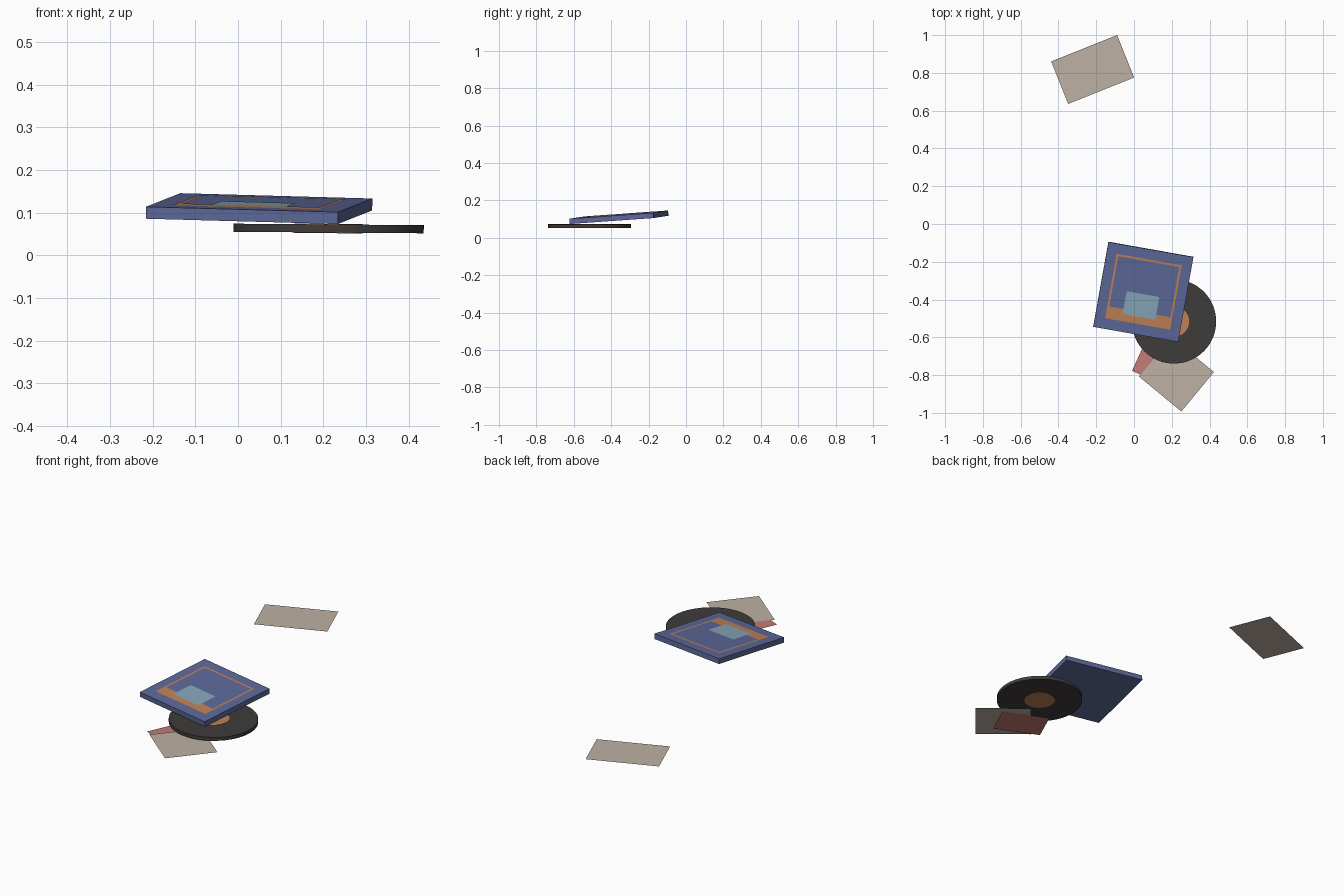
import bpy, bmesh, math
from mathutils import Matrix, Vector

if "Cube" in bpy.data.objects:
    bpy.data.objects.remove(bpy.data.objects["Cube"])


def material(name, rgb):
    m = bpy.data.materials.new(name)
    m.diffuse_color = (*rgb, 1)
    m.use_nodes = True
    m.node_tree.nodes["Principled BSDF"].inputs["Base Color"].default_value = m.diffuse_color
    return m


BLUE = material("blue_card", (0.11, 0.14, 0.32))
ORANGE = material("orange_print", (0.52, 0.22, 0.09))
PALE = material("pale_blue_print", (0.24, 0.38, 0.48))
DARK = material("dark_disc", (0.05, 0.045, 0.042))
BEIGE = material("beige_paper", (0.52, 0.44, 0.37))
RED = material("red_paper", (0.55, 0.2, 0.18))


def add(name, bm, mat, matrix):
    mesh = bpy.data.meshes.new(name)
    bm.to_mesh(mesh)
    bm.free()
    mesh.materials.append(mat)
    ob = bpy.data.objects.new(name, mesh)
    ob.matrix_world = matrix
    bpy.context.collection.objects.link(ob)
    return ob


def rects(name, boxes, z, mat, matrix):
    """Flat rectangles (x0, y0, x1, y1) at local height z."""
    bm = bmesh.new()
    for x0, y0, x1, y1 in boxes:
        bm.faces.new([bm.verts.new((x, y, z)) for x, y in
                      ((x0, y0), (x1, y0), (x1, y1), (x0, y1))])
    return add(name, bm, mat, matrix)


def paper(name, centre, w, d, angle, mat):
    m = Matrix.Translation(centre) @ Matrix.Rotation(math.radians(angle), 4, 'Z')
    return rects(name, [(-w / 2, -d / 2, w / 2, d / 2)], 0, mat, m)


def cylinder(name, radius, depth, sides, mat, matrix):
    bm = bmesh.new()
    bmesh.ops.create_cone(bm, cap_ends=True, segments=sides, radius1=radius,
                          radius2=radius, depth=depth)
    ob = add(name, bm, mat, matrix)
    bpy.context.view_layer.objects.active = ob
    ob.select_set(True)
    bpy.ops.object.shade_smooth_by_angle()
    ob.select_set(False)
    return ob


# Loose papers
paper("back_paper", (-0.219, 0.818, 0), 0.376, 0.242, 21.8, BEIGE)
paper("front_paper", (0.225, -0.796, 0.045), 0.29, 0.271, -39.5, BEIGE)
paper("red_paper", (0.144, -0.746, 0.04), 0.255, 0.185, -24.5, RED)

# Disc with its centre label showing on both sides
disc_frame = Matrix.Translation((0.212, -0.516, 0.063)) @ Matrix.Rotation(0.008, 4, 'Y')
cylinder("disc", 0.223, 0.019, 64, DARK, disc_frame)
cylinder("disc_label", 0.08, 0.022, 48, ORANGE, disc_frame)

# Tilted sleeve leaning on the disc
ex = Vector((0.451, -0.080, -0.0125)).normalized()
ez = ex.cross(Vector((0.078, 0.450, 0.032))).normalized()
ey = ez.cross(ex)
tilt = Matrix((ex, ey, ez)).transposed().to_4x4()
T = 0.028
sleeve_frame = Matrix.Translation(Vector((0.0495, -0.36, 0.1235)) - ez * T / 2) @ tilt
bm = bmesh.new()
bmesh.ops.create_cube(bm, size=1)
bmesh.ops.scale(bm, vec=(0.457, 0.457, T), verts=bm.verts)
add("sleeve", bm, BLUE, sleeve_frame)

# Printed artwork on the sleeve: border lines, band, square
a, b = 0.175, 0.164
rects("sleeve_border", [(-a, b, a, a), (-a, -0.107, -b, b), (b, -0.107, a, b)],
      T / 2 + 0.001, ORANGE, sleeve_frame)
rects("sleeve_band", [(-a, -0.172, a, -0.107)], T / 2 + 0.001, ORANGE, sleeve_frame)
rects("sleeve_square", [(-0.088, -0.134, 0.088, -0.011)], T / 2 + 0.002, PALE, sleeve_frame)
